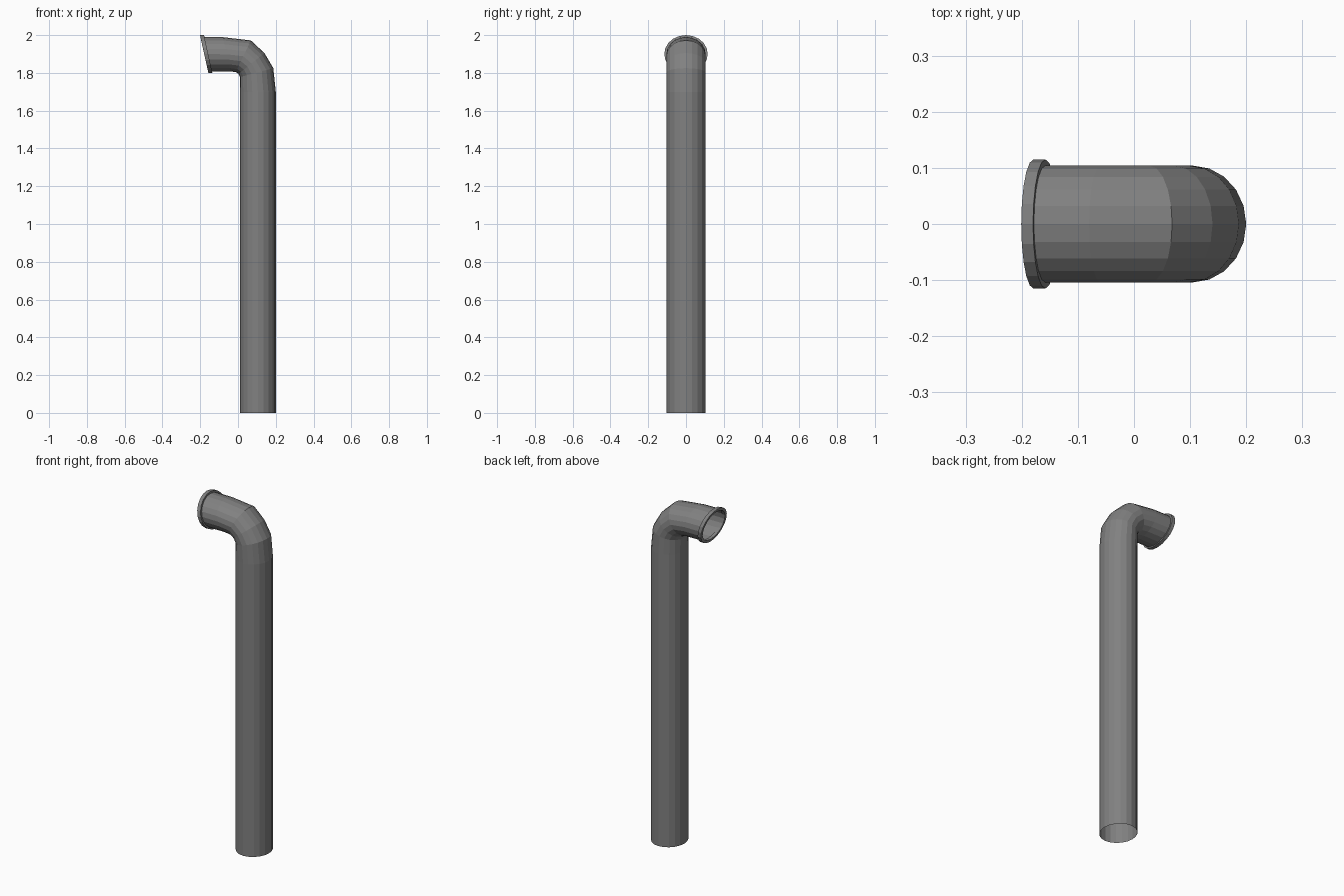
import bpy, bmesh, math
from mathutils import Vector

if "Cube" in bpy.data.objects:
    bpy.data.objects.remove(bpy.data.objects["Cube"])

SIDES = 20

dark = bpy.data.materials.new("dark_metal")
dark.diffuse_color = (0.22, 0.22, 0.22, 1)
dark.use_nodes = True
dark.node_tree.nodes["Principled BSDF"].inputs["Base Color"].default_value = dark.diffuse_color


def loft(name, rings):
    """Skin elliptical rings; each is (outer xz, inner xz, half width in y)."""
    bm = bmesh.new()
    loops = []
    for (ox, oz), (ix, iz), w in rings:
        a, b = Vector((ox, 0, oz)), Vector((ix, 0, iz))
        mid, half = (a + b) / 2, (a - b) / 2
        loop = []
        for i in range(SIDES):
            t = 2 * math.pi * i / SIDES
            loop.append(bm.verts.new(mid + half * math.cos(t) + Vector((0, w * math.sin(t), 0))))
        loops.append(loop)
    for lo, hi in zip(loops, loops[1:]):
        for i in range(SIDES):
            j = (i + 1) % SIDES
            bm.faces.new((lo[i], lo[j], hi[j], hi[i]))
    mesh = bpy.data.meshes.new(name)
    bm.to_mesh(mesh)
    bm.free()
    mesh.materials.append(dark)
    obj = bpy.data.objects.new(name, mesh)
    bpy.context.collection.objects.link(obj)
    return obj


# upright pipe and elbow, open at both ends
loft("bent_pipe", [
    ((0.200, 0.0), (0.010, 0.0), 0.104),
    ((0.200, 1.70), (0.010, 1.70), 0.104),
    ((0.187, 1.825), (0.010, 1.778), 0.104),
    ((0.140, 1.905), (0.003, 1.795), 0.104),
    ((0.068, 1.972), (-0.012, 1.804), 0.104),
    ((-0.080, 1.989), (-0.040, 1.808), 0.104),
    ((-0.182, 1.990), (-0.140, 1.808), 0.104),
])

# flared lip around the mouth
loft("mouth_lip", [
    ((-0.178, 1.988), (-0.138, 1.809), 0.104),
    ((-0.180, 2.000), (-0.136, 1.800), 0.115),
    ((-0.201, 2.000), (-0.157, 1.800), 0.115),
    ((-0.198, 1.985), (-0.160, 1.815), 0.099),
    ((-0.178, 1.985), (-0.140, 1.815), 0.099),
])
